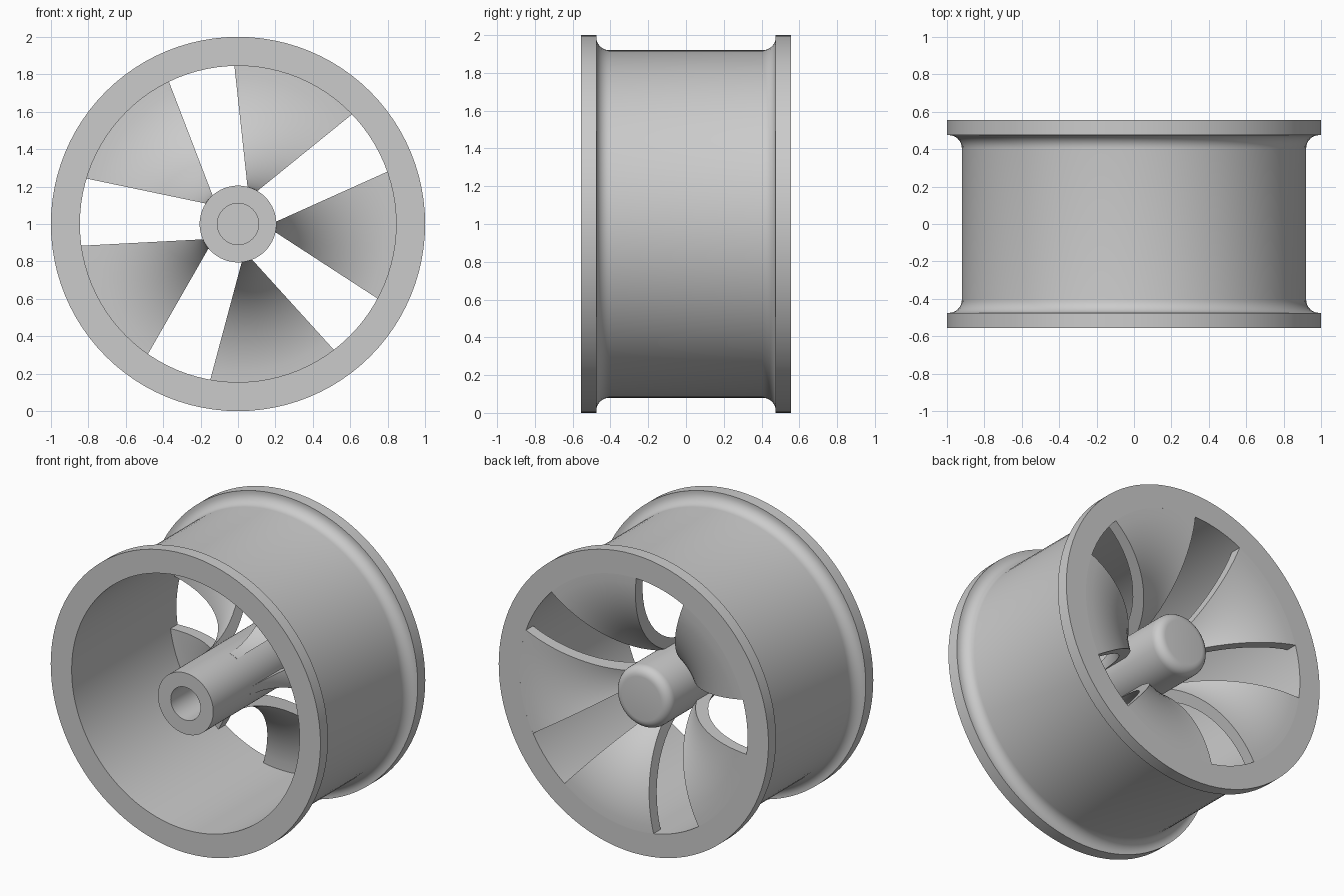
import bpy, bmesh
from math import sin, cos, pi, radians, asin

if "Cube" in bpy.data.objects:
    bpy.data.objects.remove(bpy.data.objects["Cube"])

SEG = 96
CZ = 1.0


def add_object(name, bm, smooth=True):
    bmesh.ops.recalc_face_normals(bm, faces=bm.faces)
    me = bpy.data.meshes.new(name)
    bm.to_mesh(me)
    bm.free()
    ob = bpy.data.objects.new(name, me)
    bpy.context.collection.objects.link(ob)
    bpy.context.view_layer.objects.active = ob
    bpy.ops.object.select_all(action='DESELECT')
    ob.select_set(True)
    if smooth:
        bpy.ops.object.shade_smooth_by_angle(angle=radians(30))
    return ob


def lathe(name, profile, closed, smooth=True):
    """Spin (radius, y) points about the wheel axis; open profiles are capped."""
    bm = bmesh.new()
    rings = []
    for i in range(SEG):
        a = 2 * pi * i / SEG
        rings.append([bm.verts.new((r * cos(a), y, CZ + r * sin(a))) for r, y in profile])
    n = len(profile)
    for i in range(SEG):
        a, b = rings[i], rings[(i + 1) % SEG]
        for j in range(n if closed else n - 1):
            k = (j + 1) % n
            bm.faces.new((a[j], a[k], b[k], b[j]))
    if not closed:
        bm.faces.new([r[0] for r in rings])
        bm.faces.new([r[-1] for r in rings])
    return add_object(name, bm, smooth)


def arc(cr, cy, rad, a0, a1, n):
    return [(cr + rad * cos(radians(a0 + (a1 - a0) * i / n)),
             cy + rad * sin(radians(a0 + (a1 - a0) * i / n))) for i in range(n + 1)]


# rim: barrel with a filleted flange at each end
half = [(0.92, 0.0)] + arc(0.99, 0.405, 0.07, 180, 90, 8) + [(1.0, 0.475), (1.0, 0.555), (0.845, 0.555)]
rim_profile = half + [(r, -y) for r, y in reversed(half[1:])]
lathe("rim", rim_profile, True)

# hub: blind bore at the front, rounded closed end at the back
hub_profile = ([(0.11, 0.1), (0.11, -0.555), (0.205, -0.555)]
               + arc(0.145, 0.41, 0.06, 0, 90, 6))
lathe("hub", hub_profile, False)

# spokes: bell-shaped shell with five tapered openings
R, TH, CR, CY = 0.715, 0.075, 0.846, -0.16


def bell(rad, n=16):
    end = 180 - math_deg(min(1.0, (CR - 0.19) / rad))
    return arc(CR, CY, rad, 90, end, n)


def math_deg(s):
    return 90 - asin(s) * 180 / pi


outer = bell(R)
inner = bell(R - TH)
inner.append((0.19, CY))
spokes = lathe("spokes", outer + inner[::-1], True)

bm = bmesh.new()
for k in range(5):
    a = radians(31.6 + 72 * k)
    corners = []
    for s, side in ((0.17, -1), (1.0, -1), (1.0, 1), (0.17, 1)):
        w = side * (0.0726 + 0.13 * s)
        corners.append((s * cos(a) - w * sin(a), CZ + s * sin(a) + w * cos(a)))
    front = [bm.verts.new((x, -0.8, z)) for x, z in corners]
    back = [bm.verts.new((x, 0.8, z)) for x, z in corners]
    bm.faces.new(front)
    bm.faces.new(back[::-1])
    for i in range(4):
        j = (i + 1) % 4
        bm.faces.new((front[i], back[i], back[j], front[j]))
cutter = add_object("opening_cutter", bm, False)
cutter.hide_render = True

mod = spokes.modifiers.new("openings", 'BOOLEAN')
mod.operation = 'DIFFERENCE'
mod.solver = 'EXACT'
mod.object = cutter
spokes.modifiers.move(len(spokes.modifiers) - 1, 0)
bpy.context.view_layer.objects.active = spokes
bpy.ops.object.modifier_apply(modifier=mod.name)
bpy.data.objects.remove(cutter)
